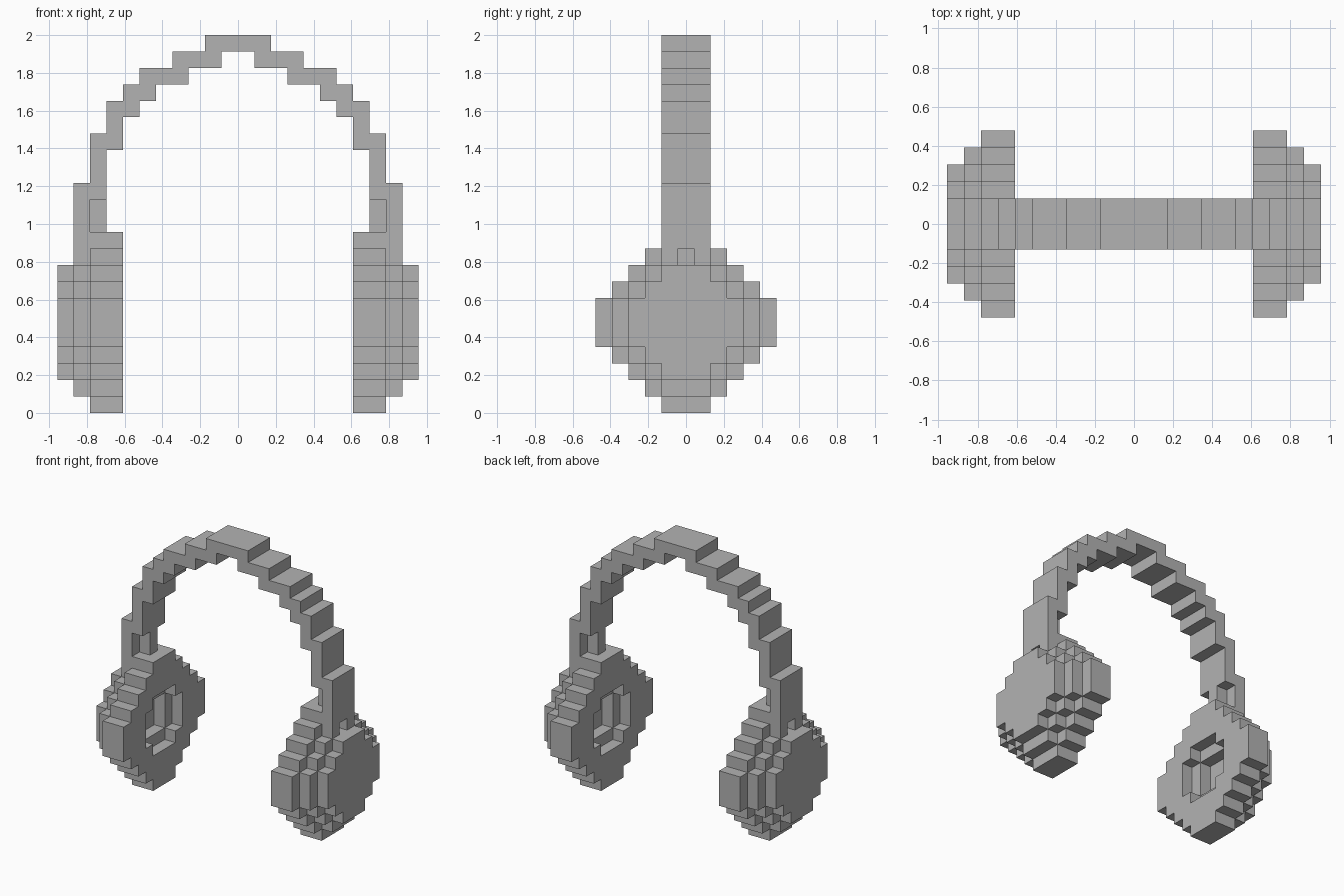
import bpy
import bmesh

if "Cube" in bpy.data.objects:
    bpy.data.objects.remove(bpy.data.objects["Cube"], do_unlink=True)

UNIT = 2 / 23  # edge length of one block

grey = bpy.data.materials.new("plain_grey")
grey.use_nodes = True
COLOUR = (0.45, 0.45, 0.45, 1)
grey.diffuse_color = COLOUR
grey.node_tree.nodes["Principled BSDF"].inputs["Base Color"].default_value = COLOUR


def block(x0, x1, z0, z1, half=1):
    """Cells of a box, centred on y, reaching half cells to each side."""
    return {(x, y, z) for x in range(x0, x1)
            for y in range(-half, half + 1) for z in range(z0, z1)}


def disc(x0, x1, radius):
    """Cells of a stepped round disc facing along x."""
    cells = set()
    for d in range(-radius, radius + 1):
        half = radius - max(0, abs(d) - 1)
        cells |= block(x0, x1, 5 + d, 6 + d, half)
    return cells


def mirrored(cells):
    return {(-1 - x, y, z) for x, y, z in cells}


def build(name, cells):
    """Make one object from the outer faces of the cells."""
    bm = bmesh.new()
    verts = {}

    def corner(p):
        if p not in verts:
            x, y, z = p
            verts[p] = bm.verts.new((x * UNIT, (y - 0.5) * UNIT, z * UNIT))
        return verts[p]

    for cell in cells:
        for axis in range(3):
            u, v = (axis + 1) % 3, (axis + 2) % 3
            for side in (0, 1):
                near = list(cell)
                near[axis] += 2 * side - 1
                if tuple(near) in cells:
                    continue
                loop = []
                for du, dv in ((0, 0), (1, 0), (1, 1), (0, 1)):
                    p = list(cell)
                    p[axis] += side
                    p[u] += du
                    p[v] += dv
                    loop.append(corner(tuple(p)))
                bm.faces.new(loop if side else loop[::-1])
    mesh = bpy.data.meshes.new(name)
    bm.to_mesh(mesh)
    bm.free()
    mesh.materials.append(grey)
    obj = bpy.data.objects.new(name, mesh)
    bpy.context.collection.objects.link(obj)


# Stepped arch of the headband, from the crown down to the side arm
band = (block(0, 2, 22, 23) | block(1, 4, 21, 22) | block(3, 6, 20, 21)
        | block(5, 7, 19, 20) | block(6, 8, 18, 19) | block(7, 8, 16, 18)
        | block(8, 9, 13, 17) | block(9, 10, 10, 14))
build("headband", band | mirrored(band))

# Thin post between the band and each cup
post = block(8, 9, 11, 13, 0)
build("left_post", post)
build("right_post", mirrored(post))

# Ear cup: three shrinking discs, stepped ear opening, small slot under the arm
cup = disc(7, 9, 5) | disc(9, 10, 4) | disc(10, 11, 3)
cup -= disc(7, 8, 2) | disc(8, 9, 1) | block(9, 10, 9, 10, 0)
build("left_ear_cup", cup)
build("right_ear_cup", mirrored(cup))
